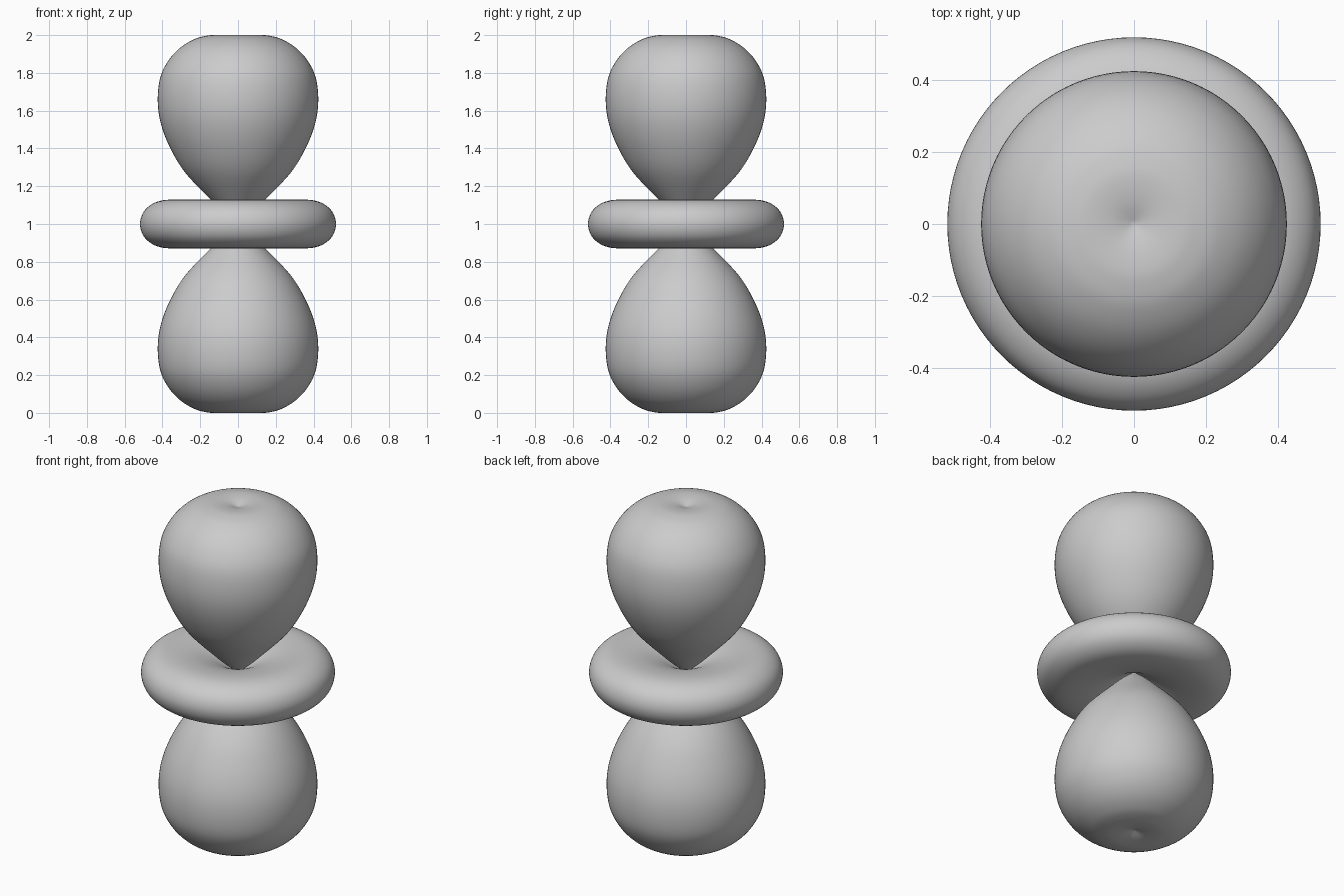
import bpy, bmesh, math
from mathutils import Vector

cube = bpy.data.objects.get("Cube")
if cube:
    bpy.data.objects.remove(cube, do_unlink=True)

GREY = (0.6, 0.6, 0.6, 1)
grey = bpy.data.materials.new("mid_grey")
grey.use_nodes = True
grey.diffuse_color = GREY
grey.node_tree.nodes["Principled BSDF"].inputs["Base Color"].default_value = GREY

CENTRE = 1.0


def smooth_profile(points, steps=5):
    """Catmull-Rom curve through (radius, height) points."""
    p = [Vector((r, 0, z)) for r, z in points]
    p = [2 * p[0] - p[1]] + p + [2 * p[-1] - p[-2]]
    curve = []
    for a, b, c, d in zip(p, p[1:], p[2:], p[3:]):
        for i in range(steps):
            t = i / steps
            curve.append(0.5 * (2 * b + (c - a) * t + (2 * a - 5 * b + 4 * c - d) * t**2
                                + (3 * b - a - 3 * c + d) * t**3))
    return curve + [p[-2]]


def lathe(name, points, flip=1, segments=96):
    """Spin a profile around the upright axis into a closed smooth body."""
    bm = bmesh.new()
    verts = [bm.verts.new((v.x, 0, v.z * flip)) for v in smooth_profile(points)]
    edges = [bm.edges.new(pair) for pair in zip(verts, verts[1:])]
    bmesh.ops.spin(bm, geom=verts + edges, cent=(0, 0, 0), axis=(0, 0, 1),
                   angle=math.tau, steps=segments, use_merge=True)
    bmesh.ops.remove_doubles(bm, verts=bm.verts, dist=0.0003)
    bmesh.ops.recalc_face_normals(bm, faces=bm.faces)
    for face in bm.faces:
        face.smooth = True
    mesh = bpy.data.meshes.new(name)
    bm.to_mesh(mesh)
    bm.free()
    mesh.materials.append(grey)
    obj = bpy.data.objects.new(name, mesh)
    obj.location.z = CENTRE
    bpy.context.collection.objects.link(obj)


# Teardrop lobes, pinched at the middle and dimpled at the far end
lobe = [(0, 0), (.073, .06), (.145, .13), (.278, .27), (.358, .4), (.408, .53),
        (.425, .65), (.413, .77), (.372, .86), (.31, .93), (.235, .977),
        (.17, .996), (.12, 1), (.06, .993), (0, .975)]
lathe("upper_lobe", lobe)
lathe("lower_lobe", lobe, flip=-1)

# Ring around the waist, thinning to a point at the middle
half = [(0, 0), (.07, .045), (.15, .087), (.25, .118), (.36, .129), (.44, .113), (.498, .067)]
ring = half + [(.519, 0)] + [(r, -z) for r, z in reversed(half)]
lathe("waist_ring", ring)
